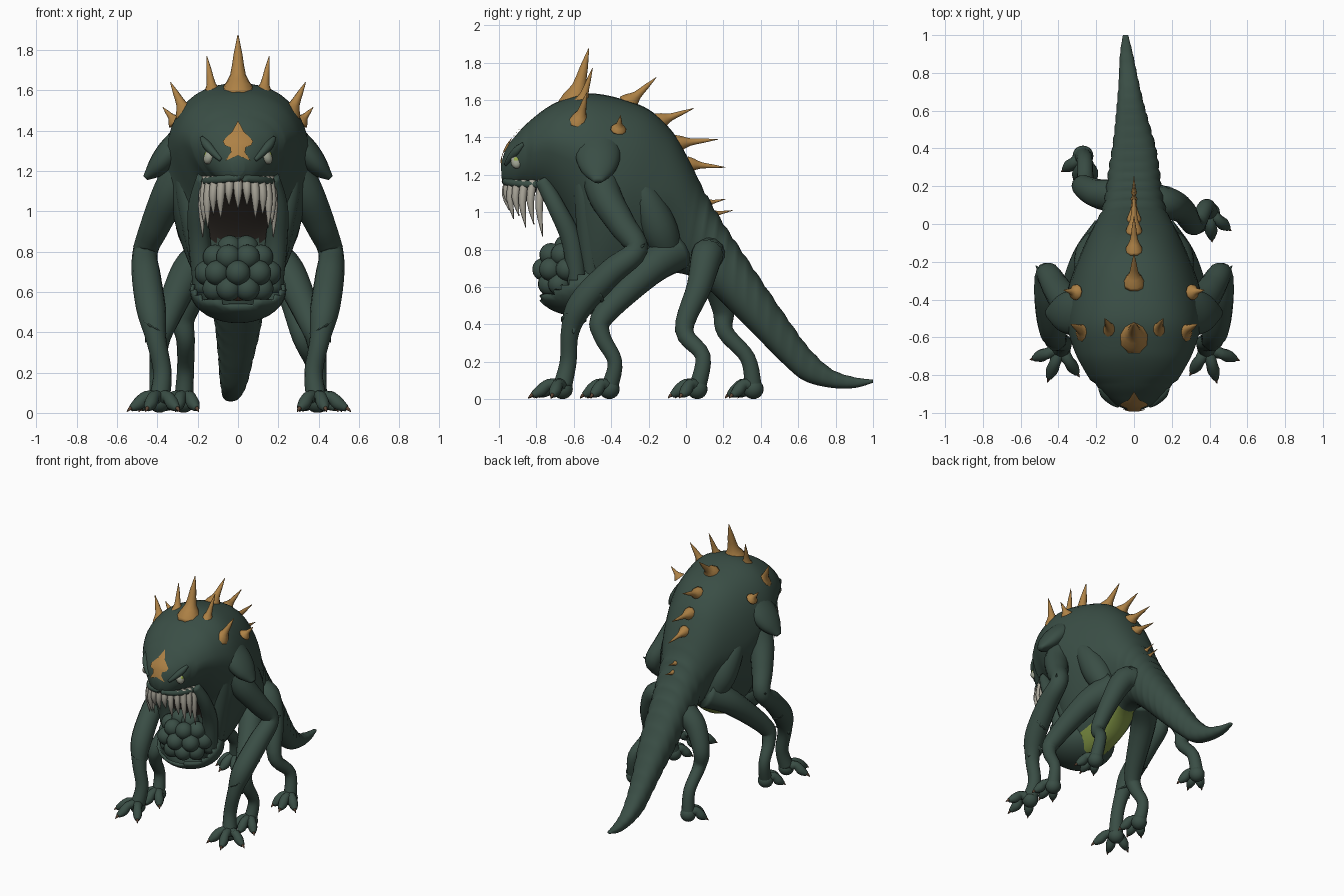
import bpy, bmesh, math
from mathutils import Vector, Matrix
from mathutils.bvhtree import BVHTree

if "Cube" in bpy.data.objects:
    bpy.data.objects.remove(bpy.data.objects["Cube"])


def mat(name, rgb):
    m = bpy.data.materials.new(name)
    m.diffuse_color = (*rgb, 1)
    m.use_nodes = True
    m.node_tree.nodes["Principled BSDF"].inputs["Base Color"].default_value = m.diffuse_color
    return m


HIDE = mat("dark green hide", (0.042, 0.076, 0.060))
HORN = mat("ochre horn", (0.42, 0.22, 0.06))
TOOTH = mat("bone", (0.40, 0.38, 0.32))
BELLY = mat("lime belly", (0.22, 0.30, 0.06))
MOUTH = mat("dark mouth", (0.02, 0.016, 0.013))
EYE = mat("pale eye", (0.36, 0.38, 0.30))
IRIS = mat("lime iris", (0.30, 0.40, 0.07))
CLAW = mat("brown claw", (0.11, 0.06, 0.035))


def finish(bm, name, *mats):
    bmesh.ops.recalc_face_normals(bm, faces=bm.faces)
    for f in bm.faces:
        f.smooth = True
    me = bpy.data.meshes.new(name)
    bm.to_mesh(me)
    bm.free()
    for m in mats:
        me.materials.append(m)
    ob = bpy.data.objects.new(name, me)
    bpy.context.collection.objects.link(ob)
    return ob


def spline(rows, steps):
    """Catmull-Rom through rows of numbers."""
    out, n = [], len(rows)
    for i in range(n - 1):
        a, b, c, d = rows[max(i - 1, 0)], rows[i], rows[i + 1], rows[min(i + 2, n - 1)]
        for s in range(steps):
            t = s / steps
            out.append([0.5 * (2 * q + (r - p) * t + (2 * p - 5 * q + 4 * r - u) * t * t
                               + (3 * q - p - 3 * r + u) * t ** 3) for p, q, r, u in zip(a, b, c, d)])
    return out + [list(rows[-1])]


def loft(bm, rings):
    vs = [[bm.verts.new(p) for p in ring] for ring in rings]
    n = len(vs[0])
    for a, b in zip(vs, vs[1:]):
        for i in range(n):
            bm.faces.new((a[i], a[(i + 1) % n], b[(i + 1) % n], b[i]))
    bm.faces.new(vs[0])
    bm.faces.new(vs[-1])


def tube(bm, path, steps=5, sides=14):
    pts = spline(path, steps)
    rings = []
    for i, p in enumerate(pts):
        d = Vector(pts[min(i + 1, len(pts) - 1)][:3]) - Vector(pts[max(i - 1, 0)][:3])
        d.normalize()
        u = Vector((1, 0, 0)) - d * d.x
        if u.length < 0.2:
            u = Vector((0, 1, 0)) - d * d.y
        u.normalize()
        v = d.cross(u)
        rings.append([Vector(p[:3]) + max(p[3], 0.002) * (u * math.cos(k * math.tau / sides)
                      + v * math.sin(k * math.tau / sides)) for k in range(sides)])
    loft(bm, rings)


def ball(bm, c, r, tilt=0.0, seg=20):
    m = Matrix.Translation(c) @ Matrix.Rotation(tilt, 4, 'Y') @ Matrix.Diagonal((*r, 1))
    return bmesh.ops.create_uvsphere(bm, u_segments=seg, v_segments=seg // 2 + 2, radius=1, matrix=m)["verts"]


def spike(bm, base, tip, r):
    """Pointed horn with a flared foot, sunk slightly into the skin."""
    b, t = Vector(base), Vector(tip)
    p = [(*b.lerp(t, k), r * s) for k, s in ((-0.12, 1.2), (0.06, 0.95), (0.28, 0.5), (0.65, 0.28), (1, 0.03))]
    tube(bm, p, 2, 10)


def flip(p):
    return (-p[0], *p[1:])


# Body: head, hump and tail; each row is top y, top z, bottom y, bottom z, upper and lower width, x
ROWS = [(-.99, 1.255, -.985, 1.18, .03, .03, 0), (-.96, 1.345, -.955, 1.135, .1, .08, 0),
        (-.91, 1.41, -.92, 1.12, .16, .12, 0),
        (-.85, 1.475, -.87, 1.12, .212, .155, 0), (-.75, 1.555, -.77, 1.09, .275, .19, 0),
        (-.66, 1.6, -.69, 1.0, .318, .21, 0), (-.52, 1.635, -.61, .84, .355, .215, 0),
        (-.36, 1.61, -.6, .62, .37, .21, 0), (-.2, 1.55, -.52, .46, .35, .2, 0),
        (-.08, 1.44, -.3, .51, .29, .18, 0), (0, 1.31, -.12, .66, .235, .16, 0),
        (.1, 1.11, .02, .66, .175, .15, 0), (.2, .94, .14, .57, .15, .14, 0),
        (.3, .79, .28, .43, .135, .13, 0), (.42, .61, .4, .31, .115, .11, 0),
        (.55, .42, .52, .19, .09, .085, -.01), (.66, .27, .63, .1, .07, .07, -.02),
        (.78, .16, .77, .062, .05, .05, -.03), (.9, .118, .9, .06, .034, .034, -.04),
        (1, .105, 1, .088, .014, .014, -.045)]
rings = []
for i, (yt, zt, yb, zb, wt, wb, x) in enumerate(spline(ROWS, 6)):
    ring = []
    ripple = 1 + (0.035 * math.sin(i * math.pi * 0.66) if i > 64 else 0)
    for k in range(44):
        a = k * math.tau / 44
        c, s = [math.copysign(abs(q) ** (0.95 if i < 20 else 0.86), q) for q in (math.cos(a), math.sin(a))]
        w = wb + (wt - wb) * min(1, (1 + c) * (.65 if i < 20 else .85))
        h = 0.5 + 0.5 * c * (ripple if c > 0 else 1)
        ring.append((x + w * s * ripple, yb + (yt - yb) * h, zb + (zt - zb) * h))
    rings.append(ring)
bm = bmesh.new()
loft(bm, rings)
bmesh.ops.recalc_face_normals(bm, faces=bm.faces)
for f in bm.faces:
    c, n = f.calc_center_median(), f.normal
    if c.y < -.58 and .86 < c.z < 1.16 and abs(c.x) < .16 and (n.y < -.3 or n.z < -.5):
        f.material_index = 1
    elif -.46 < c.y < -.1 and c.z < .75 and n.z < -.25 and abs(c.x) < .14:
        f.material_index = 2
skin = BVHTree.FromBMesh(bm)
finish(bm, "body", HIDE, MOUTH, BELLY)


def face_hit(x, z):
    hit = skin.ray_cast(Vector((x, -3, z)), Vector((0, 1, 0)))
    return hit[0], hit[1]


# Legs: three pairs, the rear pair in mid stride
ARM = [(.27, -.46, 1.2, .1), (.34, -.43, 1.08, .09), (.41, -.34, .93, .075), (.46, -.265, .8, .062),
       (.455, -.4, .68, .072), (.43, -.56, .51, .073), (.405, -.62, .36, .05), (.375, -.63, .2, .046),
       (.39, -.66, .07, .052)]
MID = [(.13, -.06, .79, .11), (.25, -.2, .69, .088),
       (.36, -.44, .45, .062), (.39, -.45, .34, .047), (.4, -.38, .2, .04), (.39, -.41, .06, .047)]
REAR_R = [(.08, .13, .78, .09), (.18, .11, .76, .085), (.26, .07, .6, .068), (.32, -.01, .37, .05),
          (.38, .09, .23, .042), (.4, .06, .06, .047)]
REAR_L = [(-.08, .15, .72, .09), (-.19, .16, .64, .078), (-.27, .2, .48, .06), (-.26, .21, .36, .046),
          (-.26, .33, .22, .042), (-.27, .36, .06, .047)]


def leg(name, path, heading, length, spread):
    """Limb tube ending in three splayed clawed toes; heading is in degrees from the front."""
    b, cl = bmesh.new(), bmesh.new()
    tube(b, path)
    x, y = path[-1][:2]
    ball(b, (x, y, .055), (.055, .055, .054))
    for da, k in ((-spread, .9), (-3, 1), (spread, .95)):
        a = math.radians(heading + da)
        d = Vector((math.sin(a), -math.cos(a), 0)) * length * k
        at = lambda t, z, r: (x + d.x * t, y + d.y * t, z, r)
        tube(b, [at(.1, .07, .04), at(.45, .08, .03), at(.72, .045, .033), at(.98, .022, .016)], 4, 10)
        tube(cl, [at(.92, .03, .012), at(1.02, .02, .009), at(1.12, .006, .002)], 3, 8)
    finish(b, name, HIDE)
    finish(cl, name + "_claws", CLAW)


for side, tag, fn in ((1, "right", tuple), (-1, "left", flip)):
    leg("front_leg_" + tag, [fn(p) for p in ARM], side * 18, .17, 52)
    leg("middle_leg_" + tag, [fn(p) for p in MID], side * 4, .14, 42)
leg("rear_leg_right", REAR_R, 8, .14, 42)
leg("rear_leg_left", REAR_L, -12, .14, 42)

# Shoulder flaps, flank muscles, jaw cords, brows, elbow spurs and eyes on both sides
for tag, fn, s in (("right", tuple, 1), ("left", flip, -1)):
    b = bmesh.new()
    tube(b, [fn(p) for p in ((.26, 0, 1.37, .07), (.335, 0, 1.29, .07), (.4, 0, 1.22, .052), (.46, 0, 1.165, .014))], 6, 20)
    for v in b.verts:
        v.co.y = v.co.y * 1.7 - .47
    finish(b, "shoulder_flap_" + tag, HIDE)
    b = bmesh.new()
    tube(b, [fn(p) for p in ((.26, -.3, 1.22, .03), (.24, -.22, 1.08, .08), (.2, -.14, .9, .1), (.15, -.08, .74, .06))])
    finish(b, "flank_muscle_" + tag, HIDE)
    b = bmesh.new()
    tube(b, [fn(p) for p in ((.165, -.77, 1.17, .04), (.2, -.69, 1.02, .048), (.19, -.61, .84, .055), (.17, -.58, .6, .05))])
    tube(b, [fn(p) for p in ((.26, -.56, 1.3, .05), (.25, -.54, 1.1, .06), (.2, -.52, .85, .06), (.16, -.5, .65, .05))])
    finish(b, "jaw_cords_" + tag, HIDE)
    b = bmesh.new()
    spike(b, fn((.46, -.3, .76)), fn((.52, -.22, .83)), .045)
    for p, q in (((.45, -.5, .56), (.48, -.55, .5)), ((.42, -.6, .42), (.46, -.6, .35))):
        spike(b, fn(p), fn(q), .06)
    finish(b, "arm_spurs_" + tag, HIDE)
    b = bmesh.new()
    tube(b, [(*(face_hit(s * x, z)[0]), r) for x, z, r in
             ((.085, 1.255, .01), (.12, 1.29, .018), (.155, 1.33, .022), (.18, 1.365, .01))])
    finish(b, "brow_" + tag, HIDE)
    p, n = face_hit(s * .148, 1.272)
    b = bmesh.new()
    ball(b, p - n * .012, (.028, .032, .042), -s * .5)
    finish(b, "eye_" + tag, EYE)
    b = bmesh.new()
    ball(b, p + Vector((s * .008, .008, 0)), (.012, .02, .024))
    finish(b, "iris_" + tag, IRIS)

# Teeth hanging around the upper jaw, longest at the corners
b = bmesh.new()
for i in range(-6, 7):
    a = i / 6
    ang = a * math.radians(88)
    x, y = .165 * math.sin(ang), -.765 - .185 * math.cos(ang)
    ln = .13 + .14 * abs(a) - (.04 if i % 2 else 0)
    tube(b, [(x * .97, y, 1.17, .022), (x * 1.08, y - .014, 1.15 - ln * .45, .02), (x * 1.06, y + .005, 1.14 - ln, .002)], 3, 8)
finish(b, "teeth", TOOTH)

# Upper lip following the tooth line
b = bmesh.new()
tube(b, [(.165 * math.sin(t), -.77 - .195 * math.cos(t), 1.168 - .02 * abs(math.sin(t)), .021)
         for t in [math.radians(k) for k in range(-90, 91, 20)]], 3, 10)
finish(b, "upper_lip", HIDE)

# Egg pouch: open bowl, dark lining and clustered eggs
b = bmesh.new()
vs = ball(b, (0, -.58, .61), (.24, .235, .165), 0, 32)
bmesh.ops.delete(b, geom=[v for v in vs if v.co.z > .55 + max(0, v.co.y + .8) * .55], context='VERTS')
pouch = finish(b, "pouch", HIDE)
sol = pouch.modifiers.new("thickness", 'SOLIDIFY')
sol.thickness = .02
b = bmesh.new()
ball(b, (0, -.64, .68), (.165, .125, .125))
finish(b, "pouch_lining", CLAW)
b = bmesh.new()
for elev, count, spread in ((-33, 4, 62), (2, 5, 84), (38, 4, 68), (72, 2, 60)):
    e = math.radians(elev)
    for i in range(count):
        a = math.radians(spread * (2 * i / (count - 1) - 1))
        ball(b, (.155 * math.cos(e) * math.sin(a), -.62 - .14 * math.cos(e) * math.cos(a),
                 .69 + .135 * math.sin(e)), (.062, .062, .062), 0, 18)
finish(b, "eggs", HIDE)

# Horns: crown, sides and back
b = bmesh.new()
PAIRS = [((.125, -.56, 1.58), (.155, -.5, 1.77), .045), ((.26, -.57, 1.49), (.335, -.53, 1.64), .052),
         ((.315, -.36, 1.45), (.372, -.35, 1.515), .036)]
MIDLINE = [((0, -.59, 1.6), (0, -.52, 1.875), .078), ((0, -.3, 1.59), (0, -.16, 1.72), .05),
           ((0, -.13, 1.49), (0, .04, 1.555), .042), ((0, -.03, 1.37), (0, .17, 1.39), .04),
           ((0, .03, 1.255), (0, .21, 1.24), .036), ((0, .12, 1.05), (0, .21, 1.07), .022),
           ((0, .15, .99), (0, .25, 1.01), .022)]
for p, q, r in PAIRS:
    spike(b, p, q, r)
    spike(b, flip(p), flip(q), r)
for p, q, r in MIDLINE:
    spike(b, p, q, r)
finish(b, "horns", HORN)

# Forehead marking: thin star plate laid on the skin
HALF = [(0, 1.445), (.028, 1.39), (.072, 1.345), (.064, 1.325), (.036, 1.315), (.034, 1.29), (.06, 1.25),
        (.024, 1.265), (0, 1.275)]
outline = HALF + [flip(p) for p in HALF[-2:0:-1]]
b = bmesh.new()
rows = [[b.verts.new((x * k, 0, 1.33 + (z - 1.33) * k)) for x, z in outline] for k in [j / 8 for j in range(1, 9)]]
n = len(outline)
b.faces.new(rows[0])
for u, v in zip(rows, rows[1:]):
    for i in range(n):
        b.faces.new((u[i], u[(i + 1) % n], v[(i + 1) % n], v[i]))
for v in b.verts:
    p, nrm = face_hit(v.co.x, v.co.z)
    v.co = p + nrm * .008
finish(b, "forehead_mark", HORN)
